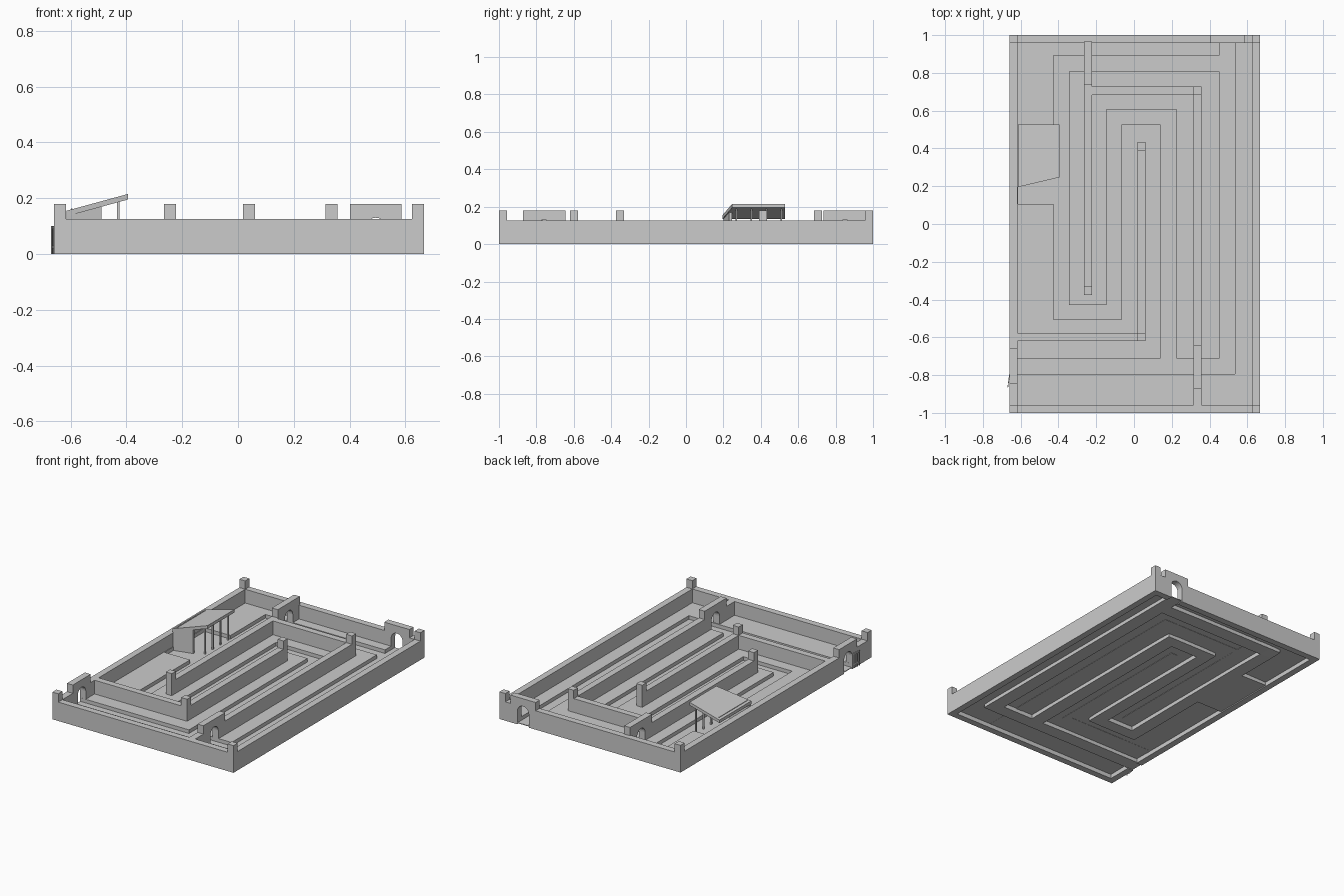
import bpy, bmesh, math
from mathutils import Vector

if "Cube" in bpy.data.objects:
    bpy.data.objects.remove(bpy.data.objects["Cube"])

WALL, POST, T = 0.125, 0.18, 0.043      # wall top, post top, wall thickness
LOW, HIGH = 0.01, 0.034                 # path level, lawn level
L, R, F, B = -0.66, 0.667, -1.0, 1.0    # outer bounds


def make(name, bm):
    bmesh.ops.recalc_face_normals(bm, faces=bm.faces)
    me = bpy.data.meshes.new(name)
    bm.to_mesh(me)
    bm.free()
    ob = bpy.data.objects.new(name, me)
    bpy.context.collection.objects.link(ob)
    return ob


def prism(name, pts, vec):
    """Extrude a closed outline along a vector."""
    bm = bmesh.new()
    face = bm.faces.new([bm.verts.new(p) for p in pts])
    new = bmesh.ops.extrude_face_region(bm, geom=[face], use_keep_orig=True)["geom"]
    bmesh.ops.translate(bm, vec=Vector(vec), verts=[g for g in new if isinstance(g, bmesh.types.BMVert)])
    return make(name, bm)


def box(name, x0, x1, y0, y1, z0, z1):
    return prism(name, [(x0, y0, z0), (x1, y0, z0), (x1, y1, z0), (x0, y1, z0)], (0, 0, z1 - z0))


def archway(name, centre, width, z0, start, along_y):
    """Raised wall block with a round-headed opening over the path."""
    r, spring, w = 0.042, 0.088, width / 2
    prof = [(-w, z0), (-r, z0)]
    prof += [(-r * math.cos(math.pi * i / 12), spring + r * math.sin(math.pi * i / 12)) for i in range(13)]
    prof += [(r, z0), (w, z0), (w, POST), (-w, POST)]
    if along_y:
        prism(name, [(start, centre + u, z) for u, z in prof], (T, 0, 0))
    else:
        prism(name, [(centre + u, start, z) for u, z in prof], (0, T, 0))


# Ground sheet: lawn with sunken path and court
paths = [(L, .536, -.795, -.713), (.14, .225, -.795, .605), (-.145, .225, .528, .605),
         (-.145, -.066, -.505, .605), (-.425, -.066, -.505, -.428), (-.425, -.343, -.505, .893),
         (-.425, .536, .808, .893), (.452, .536, -.795, B), (-.613, -.425, .106, .528)]
xs = sorted({-.657, .645, *[v for p in paths for v in p[:2] if v != L]})
ys = sorted({-.98, .997, *[v for p in paths for v in p[2:] if v != B]})


def level(i, j):
    cx, cy = (xs[i] + xs[i + 1]) / 2, (ys[j] + ys[j + 1]) / 2
    return LOW if any(a < cx < b and c < cy < d for a, b, c, d in paths) else HIGH


bm = bmesh.new()
quad = lambda pts: bm.faces.new([bm.verts.new(p) for p in pts])
nx, ny = len(xs) - 1, len(ys) - 1
for i in range(nx):
    for j in range(ny):
        x0, x1, y0, y1, z = xs[i], xs[i + 1], ys[j], ys[j + 1], level(i, j)
        quad([(x0, y0, z), (x1, y0, z), (x1, y1, z), (x0, y1, z)])
        if i + 1 < nx and level(i + 1, j) != z:
            n = level(i + 1, j)
            quad([(x1, y0, z), (x1, y0, n), (x1, y1, n), (x1, y1, z)])
        if j + 1 < ny and level(i, j + 1) != z:
            n = level(i, j + 1)
            quad([(x0, y1, z), (x1, y1, z), (x1, y1, n), (x0, y1, n)])
bmesh.ops.remove_doubles(bm, verts=bm.verts, dist=1e-5)
ground = make("ground_sheet", bm)
if sum(p.normal.z for p in ground.data.polygons) < 0:
    ground.data.flip_normals()
sol = ground.modifiers.new("thickness", "SOLIDIFY")
sol.thickness, sol.offset = 0.006, -1

# Outer walls, split around the two entrances
box("front_wall", L, R, F, F + T, 0, WALL)
box("right_wall", R - T, R, F + T, B - T, 0, WALL)
box("left_wall_front", L, L + T, F + T, -.848, 0, WALL)
box("left_wall_back", L, L + T, -.66, B - T, 0, WALL)
box("back_wall_left", L, .402, B - T, B, 0, WALL)
box("back_wall_right", .586, R, B - T, B, 0, WALL)
archway("left_entrance", -.754, .188, 0, L, True)
archway("back_entrance", .494, .184, 0, B - T, False)

# Inner maze walls
G = HIGH - .006
WX, MX, EX = -.266, .018, .314         # near edges of the three long walls
box("west_wall", WX, WX + T, -.375, .735, G, WALL)
archway("west_archway", .85, .23, G, WX, True)
box("north_wall", WX + T, EX, .684, .684 + T, G, WALL)
box("east_wall_back", EX, EX + T, -.645, .684 + T, G, WALL)
archway("east_archway", -.758, .228, G, EX, True)
box("east_wall_front", EX, EX + T, F + T, -.872, G, WALL)
box("south_wall", L + T, MX, -.62, -.62 + T, G, WALL)
box("middle_wall", MX, MX + T, -.62, .433, G, WALL)

# Square posts on corners and wall ends
for i, (x, y) in enumerate([(L, F), (R - T, F), (L, B - T), (R - T, B - T), (EX, .684),
                            (WX, -.375), (MX, -.62), (MX, .433 - T)]):
    box(f"post_{i + 1}", x, x + T, y, y + T, WALL, POST)

# Lean-to shelter: sloping roof, side panel, poles
prism("shelter_roof", [(-.615, .195, .135), (-.395, .247, .195), (-.395, .528, .195), (-.615, .528, .135)],
      (0, 0, .02))
box("roof_strip", -.599, -.594, .21, .51, .155, .163)
prism("shelter_side_panel", [(-.615, .2, LOW), (-.49, .231, LOW), (-.49, .231, .17), (-.615, .2, .136)],
      (0, .014, 0))
for i in range(4):
    box(f"shelter_pole_{i + 1}", -.434, -.425, .265 + .08 * i, .274 + .08 * i, LOW, .188)

# Open picket gate swung against the outside of the left wall
def gate_bar(name, t0, t1, z0, z1):
    a, b = Vector((-.661, -.797, z0)), Vector((-.670, -.865, z0))
    p, q = a.lerp(b, t0), a.lerp(b, t1)
    off = Vector((.004, 0, 0))
    prism(name, [p, q, q + off, p + off], (0, 0, z1 - z0))


for i in range(4):
    t = i * .3
    gate_bar(f"gate_picket_{i + 1}", t, t + .1, 0, .1)
for i, z in enumerate((.02, .09)):
    gate_bar(f"gate_rail_{i + 1}", 0, 1, z, z + .01)
